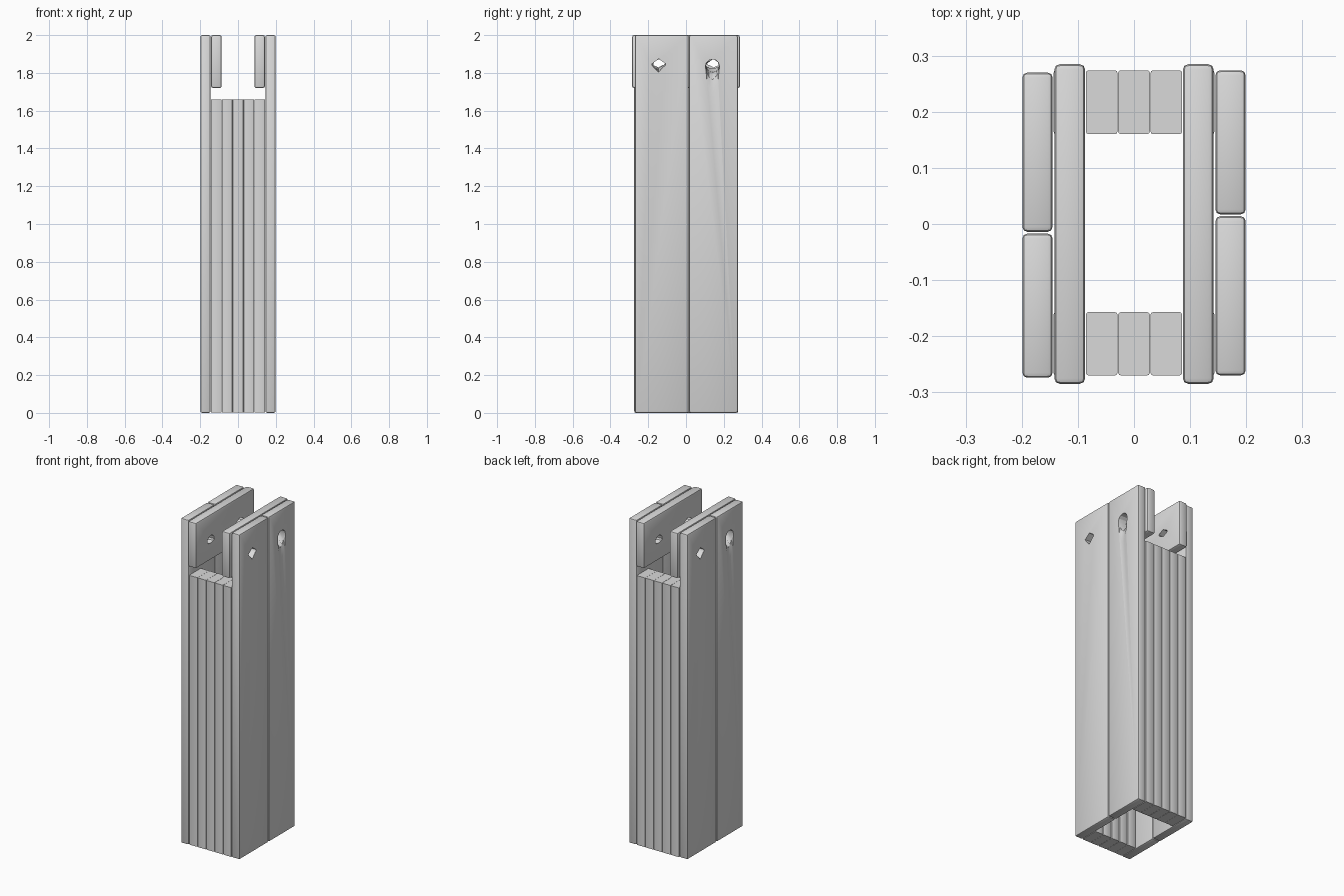
import bpy, bmesh, math
from mathutils import Matrix

if "Cube" in bpy.data.objects:
    bpy.data.objects.remove(bpy.data.objects["Cube"])

wood = bpy.data.materials.new("pale_grey")
wood.diffuse_color = (0.7, 0.7, 0.7, 1)
wood.use_nodes = True
wood.node_tree.nodes["Principled BSDF"].inputs["Base Color"].default_value = wood.diffuse_color


def finish(name, bm):
    bmesh.ops.recalc_face_normals(bm, faces=bm.faces)
    me = bpy.data.meshes.new(name)
    bm.to_mesh(me)
    bm.free()
    me.materials.append(wood)
    ob = bpy.data.objects.new(name, me)
    bpy.context.collection.objects.link(ob)
    return ob


def plank(name, x, y, z, bevel, segments=2, vertical_only=False):
    """Box between the given limits with softened edges."""
    bm = bmesh.new()
    bmesh.ops.create_cube(bm, size=1)
    for v in bm.verts:
        for i, (a, b) in enumerate((x, y, z)):
            v.co[i] = (a + b) / 2 + v.co[i] * (b - a)
    edges = [e for e in bm.edges
             if not vertical_only or abs(e.verts[0].co.z - e.verts[1].co.z) > 0.1]
    bmesh.ops.bevel(bm, geom=edges, offset=bevel, segments=segments,
                    profile=0.5, affect='EDGES')
    return finish(name, bm)


def loft_cutter(name, rings):
    """Closed solid through rings of (x, [(y, z), ...])."""
    bm = bmesh.new()
    loops = [[bm.verts.new((x, y, z)) for y, z in pts] for x, pts in rings]
    n = len(loops[0])
    for a, b in zip(loops, loops[1:]):
        for i in range(n):
            j = (i + 1) % n
            bm.faces.new((a[i], a[j], b[j], b[i]))
    bm.faces.new(loops[0])
    bm.faces.new(loops[-1])
    ob = finish(name, bm)
    ob.hide_render = True
    return ob


def cut(ob, cutter):
    mod = ob.modifiers.new("hole", 'BOOLEAN')
    mod.operation = 'DIFFERENCE'
    mod.solver = 'EXACT'
    mod.object = cutter
    bpy.context.view_layer.objects.active = ob
    bpy.ops.object.modifier_apply(modifier=mod.name)


def oval(cy, top, bottom, half, power=1.0, n=12):
    """Oval widest near the top; a higher power narrows the lower end."""
    mid = top - half
    pts = []
    for k in range(n):
        a = 2 * math.pi * k / n
        c, s = math.cos(a), math.sin(a)
        w = c * (abs(c) ** (power - 1) if s < 0 and abs(c) > 1e-6 else 1)
        pts.append((cy + half * w, mid + s * (half if s > 0 else mid - bottom)))
    return pts


def kite(cy, top, mid, bottom, half):
    return [(cy, top), (cy + half, mid + 0.004), (cy + half * 0.9, mid - 0.006),
            (cy, bottom), (cy - half * 0.9, mid - 0.006), (cy - half, mid + 0.004)]


# Right side: two tall outer planks and a short inner plate
front_plank = plank("right_front_plank", (0.145, 0.199), (-0.27, 0.014), (0, 2), 0.009)
back_plank = plank("right_back_plank", (0.145, 0.199), (0.017, 0.274), (0, 2), 0.009)
plate = plank("right_inner_plate", (0.087, 0.142), (-0.285, 0.285), (1.72, 2), 0.01)

# Peg hole, and a worn hole with a shallow trail below it
peg = loft_cutter("peg_hole_cutter", [
    (0.22, kite(-0.145, 1.874, 1.842, 1.800, 0.037)),
    (0.07, kite(-0.145, 1.874, 1.852, 1.832, 0.035))])
worn = loft_cutter("worn_hole_cutter", [
    (0.202, oval(0.14, 1.872, 1.662, 0.038, 1.8)),
    (0.190, oval(0.14, 1.872, 1.765, 0.036, 1.2)),
    (0.165, oval(0.14, 1.872, 1.795, 0.035)),
    (0.070, oval(0.14, 1.872, 1.832, 0.034))])
cut(front_plank, peg)
cut(back_plank, worn)
cut(plate, peg)
cut(plate, worn)
for c in (peg, worn):
    bpy.data.objects.remove(c, do_unlink=True)

# Left side is the right side turned half round
turn = Matrix.Rotation(math.pi, 4, 'Z')
for ob, name in ((front_plank, "left_back_plank"), (back_plank, "left_front_plank"),
                 (plate, "left_inner_plate")):
    twin = ob.copy()
    twin.data = ob.data.copy()
    twin.data.transform(turn)
    twin.name = name
    bpy.context.collection.objects.link(twin)

# Narrow upright slats closing the front and back
width = 0.288 / 5
for side, y in (("front", (-0.27, -0.157)), ("back", (0.16, 0.274))):
    for i in range(5):
        x = -0.144 + i * width
        plank(f"{side}_slat_{i + 1}", (x + 0.0005, x + width - 0.0005), y,
              (0.003, 1.66), 0.005, 2, True)

# Soft bevels, crisp corners
bpy.ops.object.select_all(action='DESELECT')
for ob in bpy.context.scene.objects:
    ob.select_set(True)
    bpy.context.view_layer.objects.active = ob
bpy.ops.object.shade_smooth_by_angle(angle=math.radians(30))
